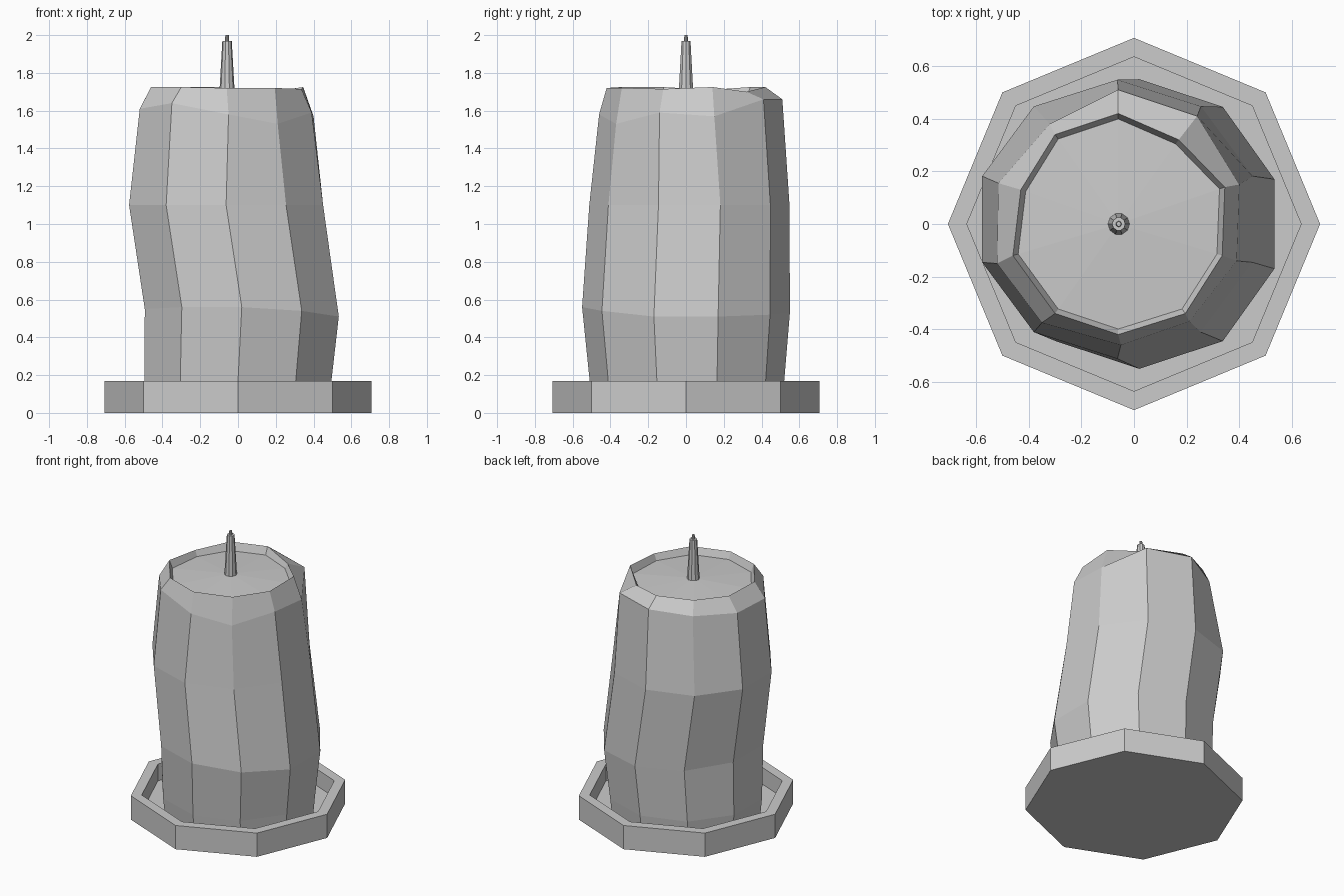
import bpy, math

if "Cube" in bpy.data.objects:
    bpy.data.objects.remove(bpy.data.objects["Cube"])

def ring(n, cx, cy, rx, ry, z, start=0.0):
    """One n-sided ring; z is a number or one height per corner."""
    pts = []
    for i in range(n):
        a = math.radians(start) + math.tau * i / n
        h = z[i] if isinstance(z, (list, tuple)) else z
        pts.append((cx + rx * math.cos(a), cy + ry * math.sin(a), h))
    return pts

def loft(name, rings, tip=None):
    """Skin a stack of rings, closing both ends."""
    n = len(rings[0])
    verts = [p for r in rings for p in r]
    faces = [tuple(reversed(range(n)))]
    for k in range(len(rings) - 1):
        for i in range(n):
            j = (i + 1) % n
            faces.append((k*n + i, k*n + j, (k+1)*n + j, (k+1)*n + i))
    last = (len(rings) - 1) * n
    if tip:
        verts.append(tip)
        faces += [(last + i, last + (i + 1) % n, len(verts) - 1) for i in range(n)]
    else:
        faces.append(tuple(last + i for i in range(n)))
    mesh = bpy.data.meshes.new(name)
    mesh.from_pydata(verts, [], faces)
    mesh.update()
    obj = bpy.data.objects.new(name, mesh)
    bpy.context.collection.objects.link(obj)
    return obj

# octagonal dish with a raised lip
R, RI = 0.707, 0.635
loft("dish", [ring(8, 0, 0, r, r, z) for r, z in
              ((R, 0), (R, 0.17), (RI, 0.17), (RI, 0.05))])

# uneven ten-sided wax body, corners starting at 18 degrees
body = [ring(10, cx, cy, rx, ry, z, 18) for cx, cy, rx, ry, z in (
    (0.0, 0.005, 0.51, 0.50, 0.05),
    (0.0, 0.005, 0.52, 0.515, 0.17),
    (0.02, 0.0, 0.54, 0.55, (.51, .52, .53, .54, .55, .55, .56, .56, .54, .51)),
    (-0.063, 0.018, 0.54, 0.53, 1.1))]

# melted shoulder
shoulder_xy = ((.40, .15), (.24, .41), (-.06, .51), (-.32, .38), (-.515, .155),
               (-.52, -.15), (-.35, -.375), (-.05, -.46), (.21, -.37), (.39, -.14))
shoulder_z = (1.57, 1.66, 1.66, 1.63, 1.62, 1.61, 1.64, 1.58, 1.53, 1.59)
body.append([(x, y, z) for (x, y), z in zip(shoulder_xy, shoulder_z)])

# rim and the shallow pool inside it
rim_xy = ((.345, .14), (.17, .32), (-.06, .42), (-.30, .34), (-.43, .13),
          (-.46, -.12), (-.30, -.34), (-.06, -.42), (.195, -.34), (.335, -.12))
rim_z = (1.725, 1.70, 1.725, 1.725, 1.71, 1.725, 1.725, 1.72, 1.72, 1.715)
body.append([(x, y, z) for (x, y), z in zip(rim_xy, rim_z)])
body.append([(-0.06 + (x + 0.06) * 0.95, y * 0.95, 1.67) for x, y in rim_xy])
loft("candle", body, (-0.06, 0, 1.69))

# tapered wick with a small tip
loft("wick", [ring(10, -0.058, 0, r, r, z) for r, z in
              ((0.042, 1.67), (0.025, 1.97), (0.011, 1.97), (0.009, 2.0))])
